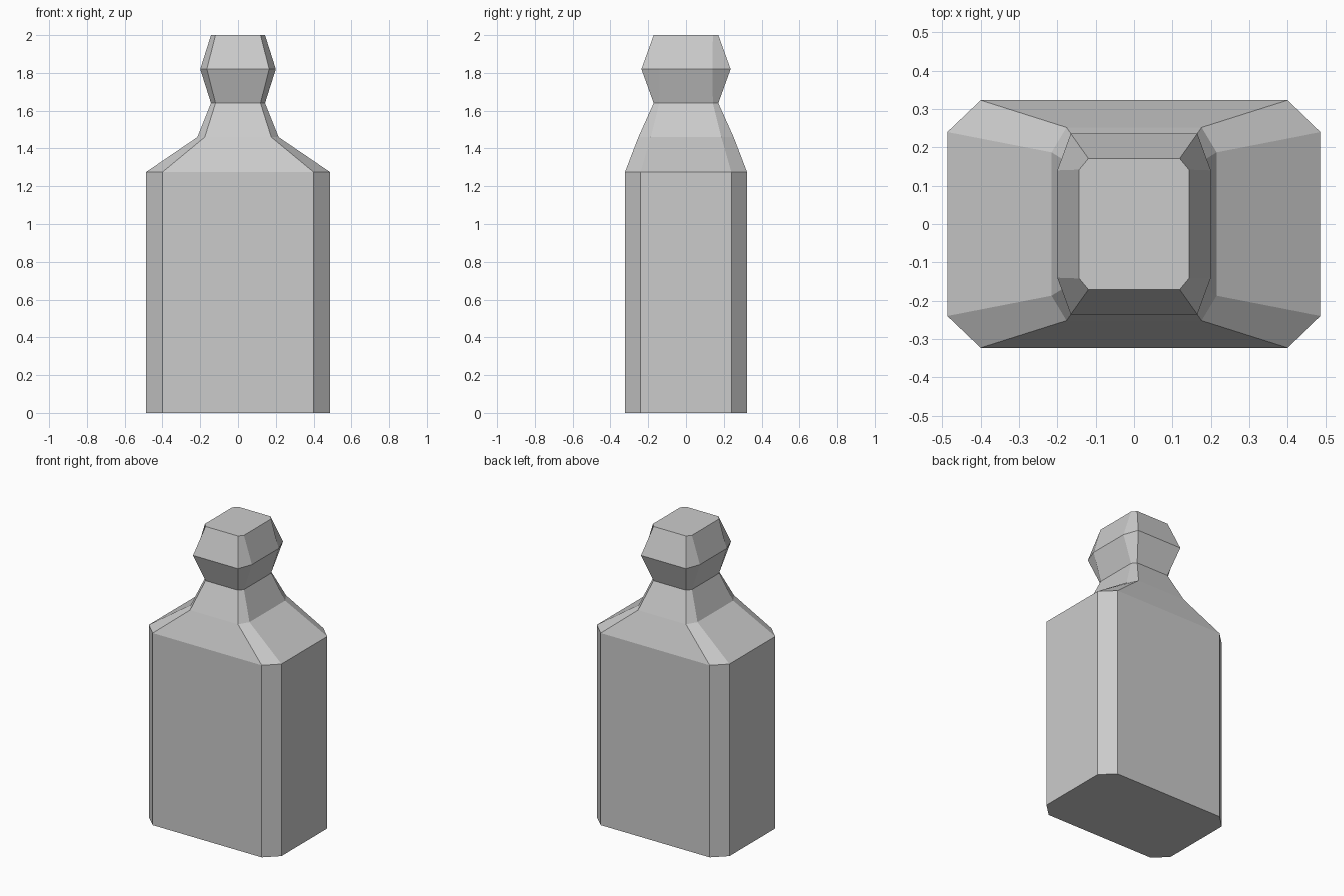
import bpy
import bmesh

cube = bpy.data.objects.get("Cube")
if cube:
    bpy.data.objects.remove(cube, do_unlink=True)

grey = bpy.data.materials.new("plain grey")
grey.use_nodes = True
colour = (0.6, 0.6, 0.6, 1)
grey.diffuse_color = colour
grey.node_tree.nodes["Principled BSDF"].inputs["Base Color"].default_value = colour


def chamfered_ring(bm, z, half_x, half_y, flat_x, flat_y):
    """Rectangle with cut corners, counter-clockwise."""
    quarter = [(half_x, flat_y), (flat_x, half_y)]
    points = quarter + [(-x, y) for x, y in reversed(quarter)]
    points += [(-x, -y) for x, y in points]
    return [bm.verts.new((x, y, z)) for x, y in points]


def loft(name, sections, cap_bottom=False, cap_top=False):
    """Flat-faced skin through a stack of chamfered rectangles."""
    bm = bmesh.new()
    rings = [chamfered_ring(bm, *s) for s in sections]
    for low, high in zip(rings, rings[1:]):
        for i in range(len(low)):
            j = (i + 1) % len(low)
            bm.faces.new((low[i], low[j], high[j], high[i]))
    if cap_bottom:
        bm.faces.new(list(reversed(rings[0])))
    if cap_top:
        bm.faces.new(rings[-1])
    mesh = bpy.data.meshes.new(name)
    bm.to_mesh(mesh)
    bm.free()
    mesh.materials.append(grey)
    obj = bpy.data.objects.new(name, mesh)
    bpy.context.collection.objects.link(obj)
    return obj


# Sections: height, half width, half depth, flat half width, flat half depth
base = (0, 0.487, 0.323, 0.4, 0.24)
shoulder = (1.275, *base[1:])
neck_base = (1.46, 0.215, 0.252, 0.176, 0.187)
neck_top = (1.64, 0.143, 0.171, 0.119, 0.142)
stopper_middle = (1.82, 0.2, 0.236, 0.165, 0.14)
stopper_top = (2, *neck_top[1:])

# Bottle with sloping shoulders and neck
loft("bottle_body", [base, shoulder, neck_base, neck_top], cap_bottom=True)

# Faceted stopper on the neck
loft("stopper", [neck_top, stopper_middle, stopper_top], cap_top=True)
